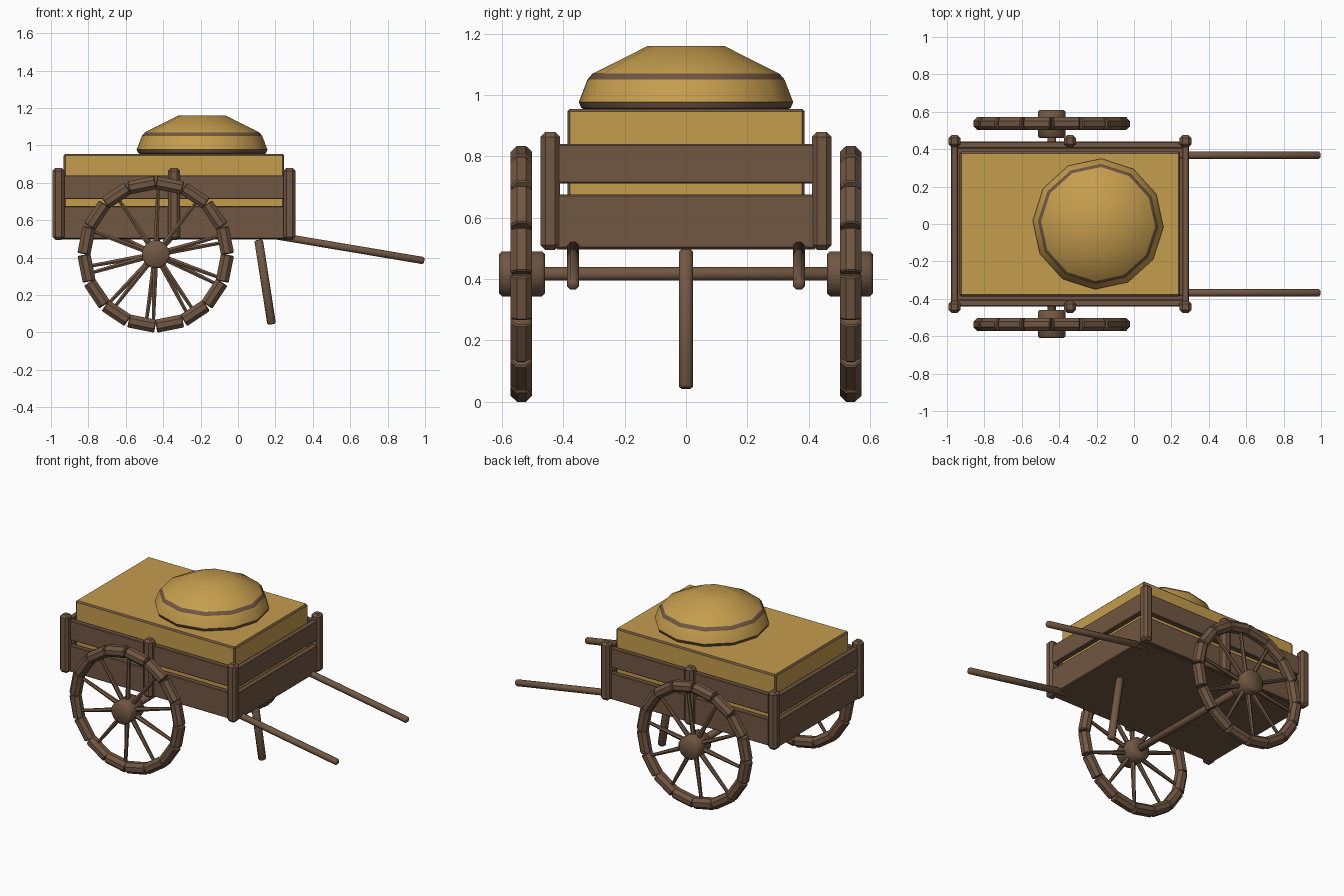
import bpy, bmesh, math
from mathutils import Vector, Matrix

if "Cube" in bpy.data.objects:
    bpy.data.objects.remove(bpy.data.objects["Cube"], do_unlink=True)


def material(name, rgb):
    m = bpy.data.materials.new(name)
    m.use_nodes = True
    m.diffuse_color = (*rgb, 1)
    m.node_tree.nodes["Principled BSDF"].inputs["Base Color"].default_value = (*rgb, 1)
    return m


WOOD = material("brown wood", (0.165, 0.095, 0.055))
STRAW = material("golden cloth", (0.56, 0.34, 0.075))


def finish(bm, name, mats, smooth=None):
    bmesh.ops.recalc_face_normals(bm, faces=bm.faces)
    me = bpy.data.meshes.new(name)
    bm.to_mesh(me)
    bm.free()
    for m in mats:
        me.materials.append(m)
    ob = bpy.data.objects.new(name, me)
    bpy.context.collection.objects.link(ob)
    if smooth:
        bpy.ops.object.select_all(action="DESELECT")
        ob.select_set(True)
        bpy.context.view_layer.objects.active = ob
        bpy.ops.object.shade_smooth_by_angle(angle=math.radians(smooth))
    return ob


def box(name, lo, hi, bevel=0.0, mats=(WOOD,)):
    lo, hi = Vector(lo), Vector(hi)
    bm = bmesh.new()
    bmesh.ops.create_cube(bm, size=1, matrix=Matrix.Translation((lo + hi) / 2)
                          @ Matrix.Diagonal((*(hi - lo), 1)))
    if bevel:
        bmesh.ops.bevel(bm, geom=bm.edges[:], offset=bevel, segments=1,
                        affect="EDGES", material=len(mats) - 1)
    return finish(bm, name, mats)


def add_rod(bm, a, b, r0, r1, sides=8, chamfer=0.0):
    # Tapered rod from a to b with chamfered end rims
    a, b = Vector(a), Vector(b)
    d = b - a
    new = bmesh.ops.create_cone(
        bm, cap_ends=True, segments=sides, radius1=r0, radius2=r1, depth=d.length,
        matrix=Matrix.Translation((a + b) / 2) @ d.to_track_quat("Z", "Y").to_matrix().to_4x4()
        @ Matrix.Rotation(math.pi / sides, 4, "Z"))["verts"]
    if chamfer:
        caps = {f for v in new for f in v.link_faces if len(f.verts) == sides}
        rims = list({e for f in caps for e in f.edges})
        bmesh.ops.bevel(bm, geom=rims, offset=chamfer, segments=1, affect="EDGES")


def rod(name, a, b, r0, r1=None, sides=8, chamfer=0.008):
    bm = bmesh.new()
    add_rod(bm, a, b, r0, r1 or r0, sides, chamfer)
    return finish(bm, name, [WOOD], 50)


# Cart bed: floor and two slats on each side
box("floor", (-0.97, -0.42, 0.497), (0.29, 0.42, 0.52))
for tier, z0, z1 in (("lower", 0.5, 0.675), ("upper", 0.712, 0.84)):
    for side, s in (("left", 1), ("right", -1)):
        ys = sorted((s * 0.405, s * 0.44))
        box(f"{tier}_{side}_slat", (-0.975, ys[0], z0), (0.29, ys[1], z1), 0.004)
    for end, x in (("rear", -0.978), ("front", 0.258)):
        box(f"{tier}_{end}_slat", (x, -0.42, z0), (x + 0.036, 0.42, z1), 0.004)

# Upright posts
for place, x in (("rear", -0.96), ("middle", -0.343), ("front", 0.275)):
    for side, s in (("left", 1), ("right", -1)):
        y = s * 0.443
        box(f"{place}_{side}_post", (x - 0.032, y - 0.032, 0.495),
            (x + 0.032, y + 0.032, 0.88), 0.016)

# Load: a block with brown edging and a tied sack on top
box("load_block", (-0.932, -0.387, 0.51), (0.247, 0.387, 0.955), 0.009, (STRAW, WOOD))

profile = [(0.325, 0.95), (0.342, 0.958), (0.35, 0.977), (0.322, 1.05),
           (0.305, 1.07), (0.125, 1.16)]
striped = {0, 1, 3}
bm = bmesh.new()
rings = []
for r, z in profile:
    angles = [math.tau * i / 12 - 0.05 for i in range(12)]
    rings.append([bm.verts.new((-0.192 + r * math.cos(t), r * math.sin(t), z)) for t in angles])
for k in range(len(rings) - 1):
    for i in range(12):
        j = (i + 1) % 12
        f = bm.faces.new((rings[k][i], rings[k][j], rings[k + 1][j], rings[k + 1][i]))
        f.material_index = int(k in striped)
bm.faces.new(rings[0])
bm.faces.new(rings[-1])
finish(bm, "sack", [STRAW, WOOD], 35)

# Wheels: straight rim blocks, spokes and a hub
WX, WZ = -0.44, 0.417
for side, s, phase in (("left", 1, 10), ("right", -1, 16)):
    y = s * 0.537

    def at(angle, r):
        return Vector((WX + r * math.cos(angle), y, WZ + r * math.sin(angle)))

    bm = bmesh.new()
    for i in range(16):
        t = math.tau * (i + 0.5) / 16
        along = Vector((-math.sin(t), 0, math.cos(t))) * 0.073
        add_rod(bm, at(t, 0.377) - along, at(t, 0.377) + along, 0.038, 0.038, 8, 0.005)
    finish(bm, f"{side}_wheel_rim", [WOOD], 30)
    bm = bmesh.new()
    for i in range(10):
        t = math.radians(phase + 36 * i)
        add_rod(bm, at(t, 0.05), at(t, 0.36), 0.016, 0.01, 6)
    finish(bm, f"{side}_wheel_spokes", [WOOD], 30)
    rod(f"{side}_hub", (WX, s * 0.46, WZ), (WX, s * 0.61, WZ), 0.076, sides=12, chamfer=0.01)
rod("axle", (WX, -0.5, WZ), (WX, 0.5, WZ), 0.024)

# Pull handles and prop leg
for side, s in (("left", 1), ("right", -1)):
    rod(f"{side}_handle", (0.2, s * 0.368, 0.517), (0.996, s * 0.368, 0.383), 0.021)
rod("prop_leg", (0.11, 0, 0.495), (0.18, 0, 0.043), 0.025)
